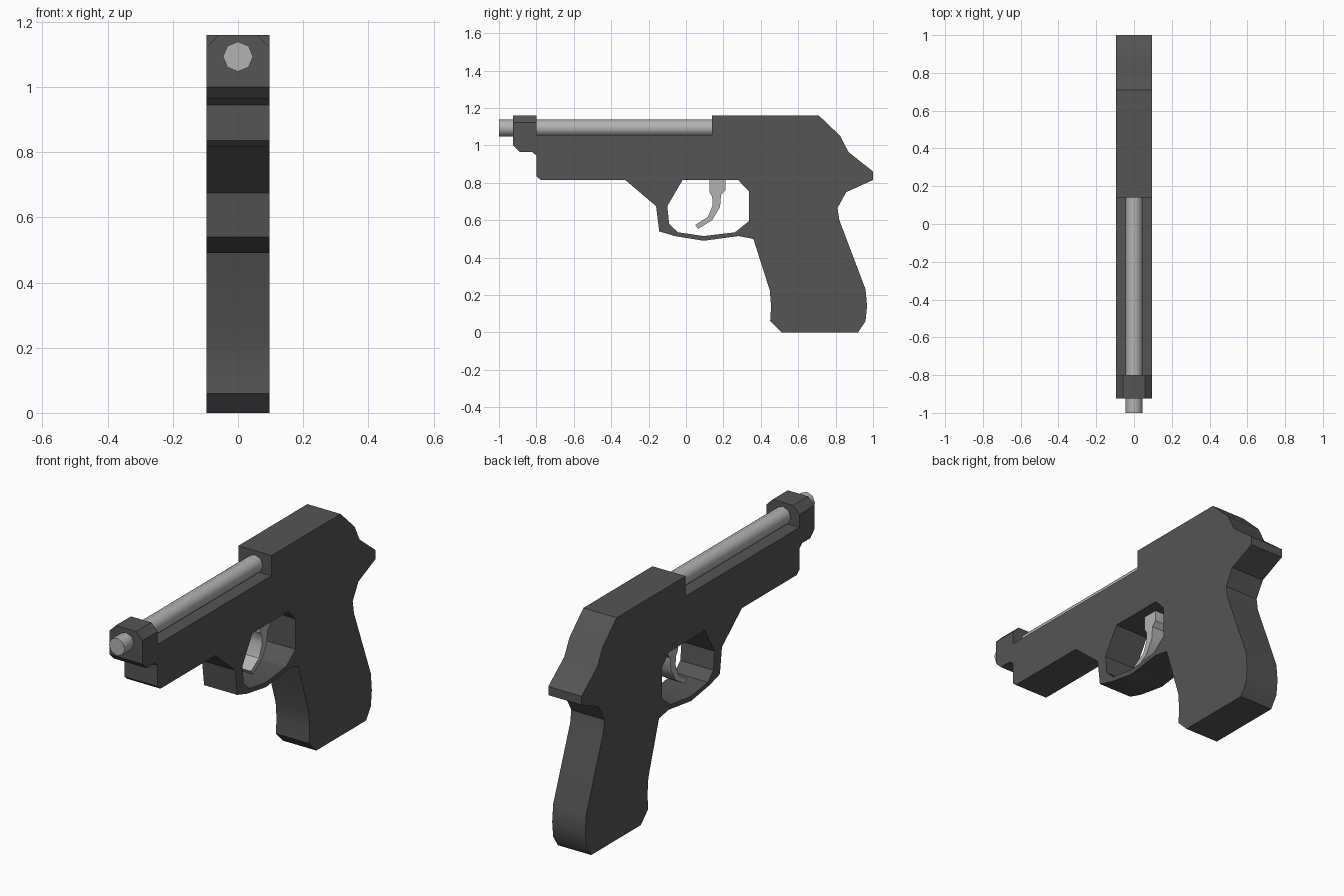
import bpy, bmesh, math
from mathutils import Matrix

if "Cube" in bpy.data.objects:
    bpy.data.objects.remove(bpy.data.objects["Cube"])


def material(name, value):
    mat = bpy.data.materials.new(name)
    mat.diffuse_color = (value, value, value, 1)
    mat.use_nodes = True
    mat.node_tree.nodes["Principled BSDF"].inputs["Base Color"].default_value = mat.diffuse_color
    return mat


def finish(bm, name, mat, angle):
    bmesh.ops.recalc_face_normals(bm, faces=bm.faces)
    mesh = bpy.data.meshes.new(name)
    bm.to_mesh(mesh)
    bm.free()
    obj = bpy.data.objects.new(name, mesh)
    bpy.context.collection.objects.link(obj)
    mesh.materials.append(mat)
    bpy.ops.object.select_all(action='DESELECT')
    obj.select_set(True)
    bpy.context.view_layer.objects.active = obj
    bpy.ops.object.shade_smooth_by_angle(angle=math.radians(angle))
    return obj


def profile_solid(loops, half_width):
    """Extrude closed (y, z) loops along x; inner loops become holes."""
    bm = bmesh.new()
    edges = []
    for loop in loops:
        vs = [bm.verts.new((-half_width, y, z)) for y, z in loop]
        edges += [bm.edges.new((a, b)) for a, b in zip(vs, vs[1:] + vs[:1])]
    bmesh.ops.triangle_fill(bm, edges=edges, use_beauty=True, normal=(1, 0, 0))
    bmesh.ops.dissolve_limit(bm, angle_limit=0.001, verts=bm.verts, edges=bm.edges)
    ext = bmesh.ops.extrude_face_region(bm, geom=bm.faces[:], use_keep_orig=True)
    top = [v for v in ext['geom'] if isinstance(v, bmesh.types.BMVert)]
    bmesh.ops.translate(bm, verts=top, vec=(2 * half_width, 0, 0))
    return bm


dark = material("dark_grey", 0.09)
light = material("light_grey", 0.45)
W = 0.096

# Body: slide, guard and grip in one side profile
outline = [
    (-0.925, 1.16), (-0.80, 1.16), (-0.80, 1.055), (0.14, 1.055), (0.14, 1.16),
    (0.71, 1.16), (0.825, 1.05), (0.868, 0.965), (1.0, 0.86), (1.0, 0.815),
    (0.857, 0.75), (0.81, 0.665), (0.82, 0.60), (0.96, 0.23), (0.968, 0.14),
    (0.96, 0.06), (0.92, 0), (0.51, 0), (0.45, 0.06), (0.455, 0.14),
    (0.448, 0.225), (0.36, 0.50), (0.28, 0.515), (0.095, 0.49), (-0.06, 0.515),
    (-0.143, 0.54), (-0.16, 0.675), (-0.325, 0.815), (-0.777, 0.815),
    (-0.80, 0.835), (-0.80, 0.945), (-0.823, 0.965), (-0.89, 0.965), (-0.925, 1.0)]
guard_hole = [
    (-0.018, 0.815), (0.278, 0.815), (0.337, 0.755), (0.337, 0.595), (0.262, 0.535),
    (0.095, 0.515), (-0.043, 0.535), (-0.09, 0.58), (-0.10, 0.675)]
bm = profile_solid([outline, guard_hole], W)

# Chamfer the upper side edges of the front block
front_edges = [e for e in bm.edges
               if all(v.co.z > 1.15 and v.co.y < -0.79 for v in e.verts)
               and abs(e.verts[0].co.x - e.verts[1].co.x) < 1e-4]
bmesh.ops.bevel(bm, geom=front_edges, offset=0.037, segments=1, affect='EDGES')
finish(bm, "body", dark, 30)

# Trigger
trigger = [
    (0.125, 0.83), (0.125, 0.75), (0.14, 0.725), (0.143, 0.68), (0.117, 0.617),
    (0.05, 0.575), (0.064, 0.553), (0.14, 0.60), (0.182, 0.67), (0.187, 0.735),
    (0.21, 0.76), (0.21, 0.83)]
finish(profile_solid([trigger], 0.04), "trigger", light, 30)

# Barrel: eight-sided rod running through the front block
bm = bmesh.new()
y0, y1 = -1.0, 0.16
bmesh.ops.create_cone(
    bm, cap_ends=True, segments=8, radius1=0.046, radius2=0.046, depth=y1 - y0,
    matrix=Matrix.Translation((0, (y0 + y1) / 2, 1.093)) @ Matrix.Rotation(math.pi / 2, 4, 'X'))
finish(bm, "barrel", light, 50)
